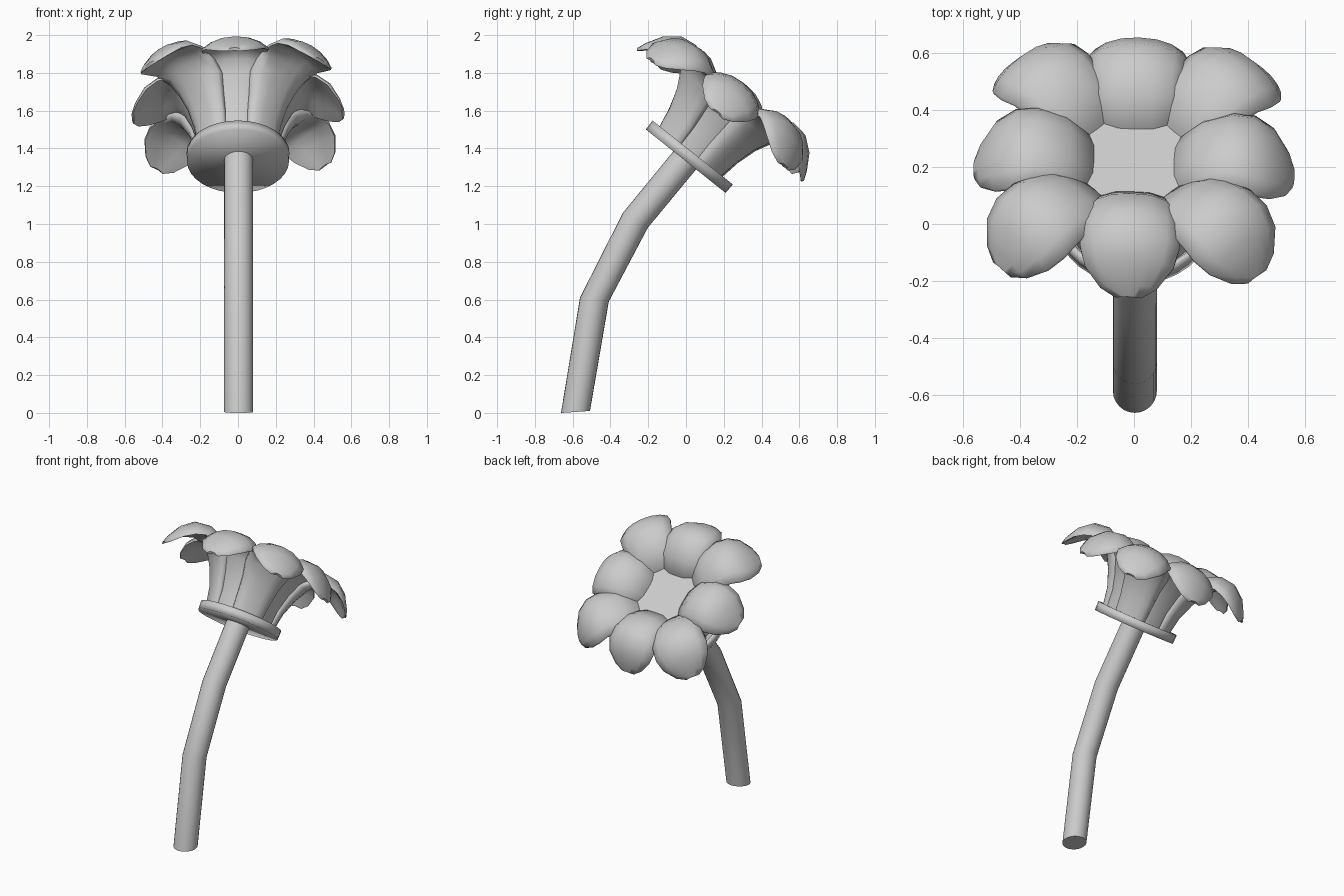
import bpy, bmesh
from math import radians, sin, cos, pi
from mathutils import Matrix, Vector

if "Cube" in bpy.data.objects:
    bpy.data.objects.remove(bpy.data.objects["Cube"])

# Frame of the tilted flower head: origin on the calyx top, local z along its axis
HEAD = Matrix.Translation((0, 0.03, 1.388)) @ Matrix.Rotation(radians(-38.5), 4, 'X')


def skin(name, rings, matrix=Matrix(), angle=180):
    """Bridge equal-length point rings into a closed solid."""
    bm = bmesh.new()
    loops = [[bm.verts.new(matrix @ Vector(p)) for p in ring] for ring in rings]
    n = len(loops[0])
    for a, b in zip(loops, loops[1:]):
        for i in range(n):
            j = (i + 1) % n
            bm.faces.new((a[i], a[j], b[j], b[i]))
    bm.faces.new(loops[0][::-1])
    bm.faces.new(loops[-1])
    bmesh.ops.recalc_face_normals(bm, faces=bm.faces)
    mesh = bpy.data.meshes.new(name)
    bm.to_mesh(mesh)
    bm.free()
    obj = bpy.data.objects.new(name, mesh)
    bpy.context.collection.objects.link(obj)
    bpy.ops.object.select_all(action='DESELECT')
    obj.select_set(True)
    bpy.context.view_layer.objects.active = obj
    bpy.ops.object.shade_smooth_by_angle(angle=radians(angle))
    return obj


def circle(r, z, n=32):
    return [(r * cos(2 * pi * i / n), r * sin(2 * pi * i / n), z) for i in range(n)]


# Stem: bent tube, rings given as (y, z, tilt)
stem = []
for y, z, tilt in [(-0.585, 0.005, -4), (-0.485, 0.6, 8),
                   (-0.268, 1.02, 31), (0.0, 1.345, 38.5)]:
    m = Matrix.Translation((0.003, y, z)) @ Matrix.Rotation(radians(-tilt), 4, 'X')
    stem.append([m @ Vector(p) for p in circle(0.077, 0, 24)])
skin("stem", stem, angle=50)

# Calyx: round plate with a thin raised rim
skin("calyx", [circle(0.27, -0.063), circle(0.272, -0.004), circle(0.252, -0.004),
               circle(0.247, -0.03)], HEAD @ Matrix.Translation((0, 0.01, 0)))

# Flower centre: column that closes the space between the petals
skin("flower_center", [circle(0.16, -0.04, 16), circle(0.19, 0.2, 16),
                       circle(0.21, 0.31, 16)], HEAD, 40)

# Petal stations: inner r, z, outer r, z, half width, edge droop, corner offset
PETAL = [
    (0.12, -0.03, 0.205, -0.03, 0.100, 0, 0.02),
    (0.13, 0.10, 0.218, 0.10, 0.110, 0, 0.03),
    (0.135, 0.21, 0.25, 0.21, 0.125, 0, 0.04),
    (0.14, 0.31, 0.29, 0.30, 0.150, 0.005, 0.05),
    (0.22, 0.40, 0.33, 0.36, 0.160, 0.025, 0.06),
    (0.33, 0.452, 0.38, 0.385, 0.170, 0.045, 0.07),
    (0.42, 0.44, 0.42, 0.375, 0.175, 0.055, 0.075),
    (0.495, 0.38, 0.47, 0.335, 0.155, 0.045, 0.075),
    (0.545, 0.295, 0.522, 0.275, 0.100, 0.025, 0.075),
    (0.563, 0.25, 0.55, 0.24, 0.045, 0.01, 0.075),
]
ACROSS = (-1, -0.75, -0.4, 0, 0.4, 0.75, 1)


def petal_ring(corner, ri, zi, ro, zo, hw, droop, offset):
    out = Vector((offset * corner, 0, 0))
    inner, outer = Vector((ri, 0, zi)) + out, Vector((ro, 0, zo)) + out
    mid = (inner + outer) / 2

    def point(p, s):
        q = p.lerp(mid, 0.75 * s ** 4)
        return (q.x, s * hw, q.z - droop * s * s)
    return [point(inner, s) for s in ACROSS] + [point(outer, s) for s in reversed(ACROSS)]


# Eight petals on a square layout: the four corner ones reach further out
for i in range(8):
    rings = [petal_ring(i % 2, *row) for row in PETAL]
    turn = Matrix.Rotation(radians(45 * i - 2), 4, 'Z')
    skin(f"petal_{i + 1}", rings, HEAD @ turn, 70)
